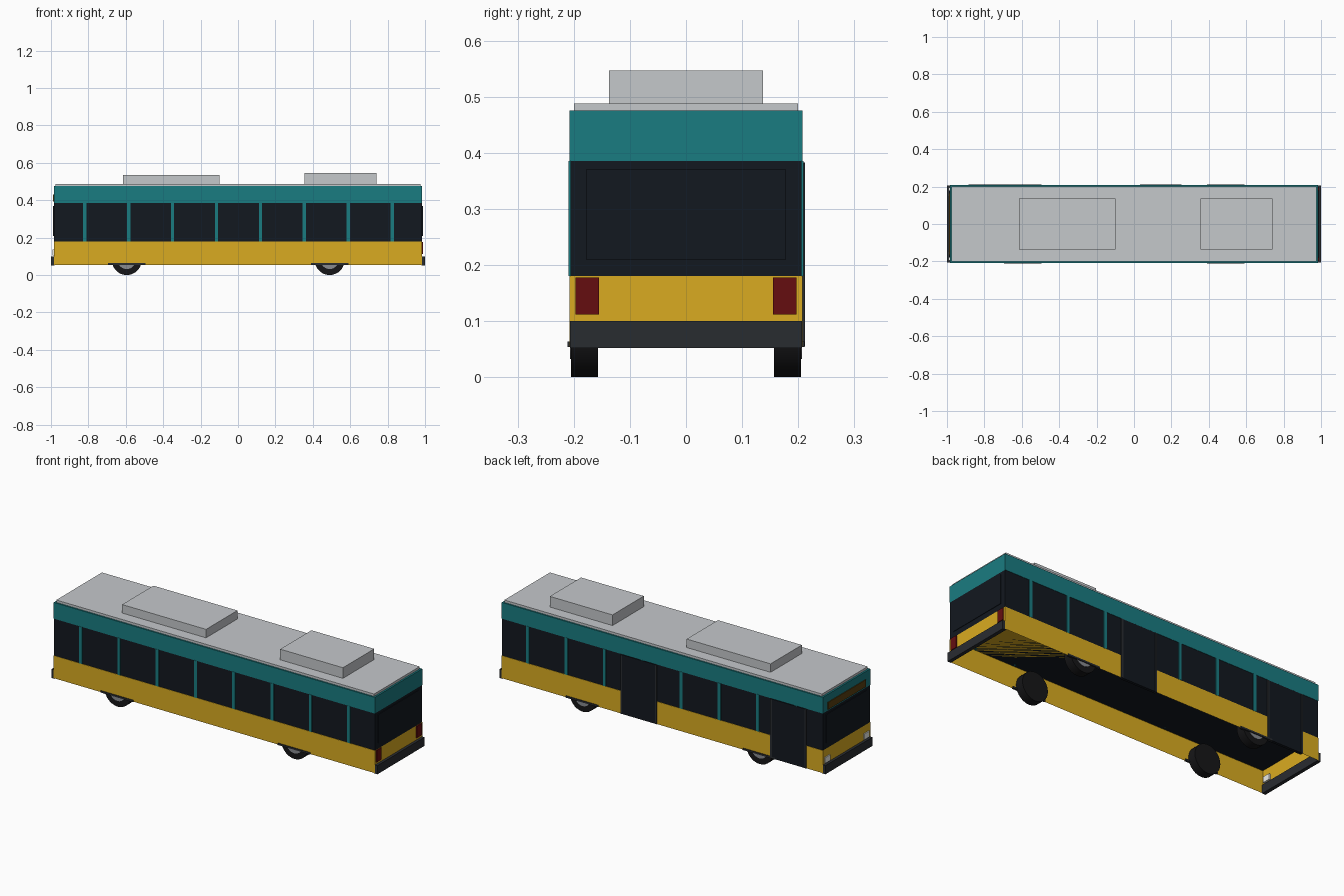
import bpy, bmesh, math

if "Cube" in bpy.data.objects:
    bpy.data.objects.remove(bpy.data.objects["Cube"])

def material(name, r, g, b):
    m = bpy.data.materials.new(name)
    m.diffuse_color = (r, g, b, 1)
    m.use_nodes = True
    m.node_tree.nodes["Principled BSDF"].inputs["Base Color"].default_value = m.diffuse_color
    return m

YELLOW = material("yellow_paint", 0.70, 0.41, 0.015)
TEAL = material("teal_paint", 0.01, 0.20, 0.22)
GLASS = material("dark_glass", 0.006, 0.009, 0.014)
RUBBER = material("rubber", 0.008, 0.008, 0.009)
TRIM = material("dark_trim", 0.022, 0.025, 0.03)
ROOF = material("roof_grey", 0.56, 0.58, 0.60)
HUB = material("hub_grey", 0.25, 0.26, 0.28)
RED = material("tail_red", 0.13, 0.004, 0.005)
WHITE = material("lamp_white", 0.85, 0.85, 0.80)
AMBER = material("sign_amber", 0.10, 0.05, 0.005)

def box(name, x, y, z, mat, open_bottom=False):
    """Box from (min, max) ranges on each axis."""
    bm = bmesh.new()
    bmesh.ops.create_cube(bm, size=1)
    for v in bm.verts:
        v.co = [r[0] if c < 0 else r[1] for c, r in zip(v.co, (x, y, z))]
    if open_bottom:
        low = [f for f in bm.faces if f.normal.z < -0.5]
        bmesh.ops.delete(bm, geom=low, context='FACES_ONLY')
    me = bpy.data.meshes.new(name)
    bm.to_mesh(me)
    bm.free()
    me.materials.append(mat)
    ob = bpy.data.objects.new(name, me)
    bpy.context.collection.objects.link(ob)
    return ob

def span(a, b, side):
    return tuple(sorted((a * side, b * side)))

def disc(name, x, y, z, r, width, mat):
    bpy.ops.mesh.primitive_cylinder_add(vertices=28, radius=r, depth=width,
                                        location=(x, y, z), rotation=(math.pi / 2, 0, 0))
    ob = bpy.context.object
    ob.name = name
    ob.data.materials.append(mat)
    bpy.ops.object.shade_smooth_by_angle()

L, W = 0.985, 0.208

# Body bands: hollow skirt, glazing, upper band and roof
box("lower_body", (-L, L), (-W, W), (0.055, 0.18), YELLOW, open_bottom=True)
box("window_band", (-L, L), (-W + 0.002, W - 0.002), (0.18, 0.385), GLASS)
box("upper_body", (-L, L), (-W, W), (0.385, 0.475), TEAL)
box("roof_panel", (-0.975, 0.975), (-0.2, 0.2), (0.475, 0.488), ROOF)
box("front_roof_unit", (-0.615, -0.10), (-0.137, 0.137), (0.488, 0.535), ROOF)
box("rear_roof_unit", (0.355, 0.74), (-0.137, 0.137), (0.488, 0.547), ROOF)

# Window pillars, wheels and arch trims on both sides
for s in (-1, 1):
    for i in range(8):
        x = -0.82 + i * 0.235
        box("window_pillar", (x - 0.009, x + 0.009), span(0.19, 0.2095, s), (0.18, 0.385), TEAL)
    for x in (-0.595, 0.49):
        disc("wheel_tyre", x, s * 0.181, 0.08, 0.08, 0.048, RUBBER)
        disc("wheel_hub", x, s * 0.203, 0.08, 0.048, 0.008, HUB)
        box("wheel_arch_trim", (x - 0.1, x + 0.1), span(0.2, 0.2115, s), (0.054, 0.064), TRIM)

# Doors on the back side, each with glass and edge frames
for x0, x1 in ((-0.88, -0.67), (0.038, 0.25)):
    box("door_glass", (x0, x1), (0.195, 0.2105), (0.055, 0.383), GLASS)
    for x in (x0, x1):
        box("door_frame", (x - 0.005, x + 0.005), (0.195, 0.212), (0.055, 0.383), TRIM)

# End walls: bumpers, windows, lamps and destination sign
for s, end in ((-1, "front"), (1, "rear")):
    box(end + "_bumper", span(L - 0.005, 1.0, s), (-0.207, 0.207), (0.052, 0.10), TRIM)
    box(end + "_window", span(L - 0.01, L + 0.003, s), (-0.178, 0.178), (0.21, 0.37), GLASS)
    for t in (-1, 1):
        if s > 0:
            box("tail_lamp", (0.975, 0.99), span(0.155, 0.197, t), (0.112, 0.178), RED)
        else:
            box("head_lamp", (-0.991, -0.975), span(0.15, 0.195, t), (0.105, 0.137), WHITE)
box("destination_sign", (-0.989, -0.97), (-0.165, 0.165), (0.392, 0.432), AMBER)
